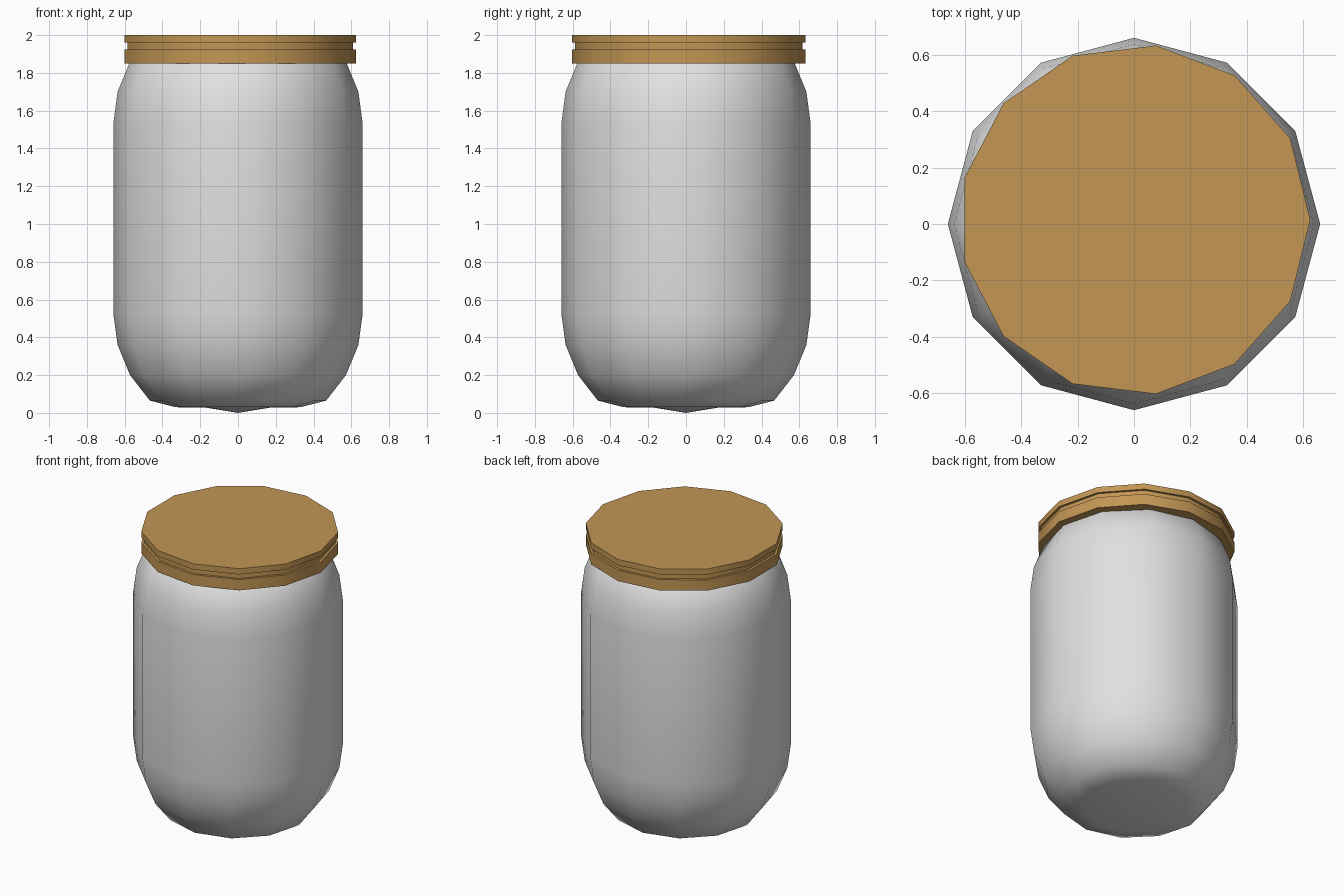
import bpy, bmesh, math

if "Cube" in bpy.data.objects:
    bpy.data.objects.remove(bpy.data.objects["Cube"])


def material(name, rgb):
    m = bpy.data.materials.new(name)
    m.diffuse_color = (*rgb, 1.0)
    m.use_nodes = True
    m.node_tree.nodes["Principled BSDF"].inputs["Base Color"].default_value = m.diffuse_color
    return m


def lathe(name, profile, sides, mat, centre=(0, 0)):
    """Spin a bottom-to-top (radius, z) profile; radius 0 makes a pole."""
    bm = bmesh.new()
    rings = []
    for r, z in profile:
        n = 1 if r == 0 else sides
        rings.append([bm.verts.new((centre[0] + r * math.cos(2 * math.pi * i / sides),
                                    centre[1] + r * math.sin(2 * math.pi * i / sides), z))
                      for i in range(n)])
    for a, b in zip(rings, rings[1:]):
        for i in range(sides):
            j = (i + 1) % sides
            if len(a) == 1:
                bm.faces.new((a[0], b[j], b[i]))
            elif len(b) == 1:
                bm.faces.new((a[i], a[j], b[0]))
            else:
                bm.faces.new((a[i], a[j], b[j], b[i]))
    # flat caps on open ends
    if len(rings[0]) > 1:
        bm.faces.new(rings[0][::-1])
    if len(rings[-1]) > 1:
        bm.faces.new(rings[-1])
    bmesh.ops.recalc_face_normals(bm, faces=bm.faces[:])
    me = bpy.data.meshes.new(name)
    bm.to_mesh(me)
    bm.free()
    me.materials.append(mat)
    ob = bpy.data.objects.new(name, me)
    bpy.context.collection.objects.link(ob)
    return ob


def smooth(ob, degrees):
    bpy.ops.object.select_all(action='DESELECT')
    ob.select_set(True)
    bpy.context.view_layer.objects.active = ob
    bpy.ops.object.shade_smooth_by_angle(angle=math.radians(degrees))


glass = material("pale grey glass", (0.75, 0.75, 0.75))
tan = material("golden brown lid", (0.546, 0.305, 0.089))

# jar body: stretched sphere with flattened base
R = 0.66
ring = [R * math.sin(math.radians(15 * k)) for k in range(7)]
base_z = [0.0, 0.028, 0.03, 0.065, 0.2, 0.36, 0.525]
profile = list(zip(ring, base_z))
profile += [(ring[6], 1.53), (ring[5], 1.70), (ring[4], 1.86), (ring[3], 1.93), (0, 1.95)]
body = lathe("jar_body", profile, 12, glass)
smooth(body, 80)

# grooved lid
lid = lathe("lid", [(0.622, 1.85), (0.622, 1.925), (0.606, 1.925),
                    (0.606, 1.96), (0.622, 1.96), (0.622, 2.0)],
            13, tan, (0.003, 0.015))
smooth(lid, 30)
